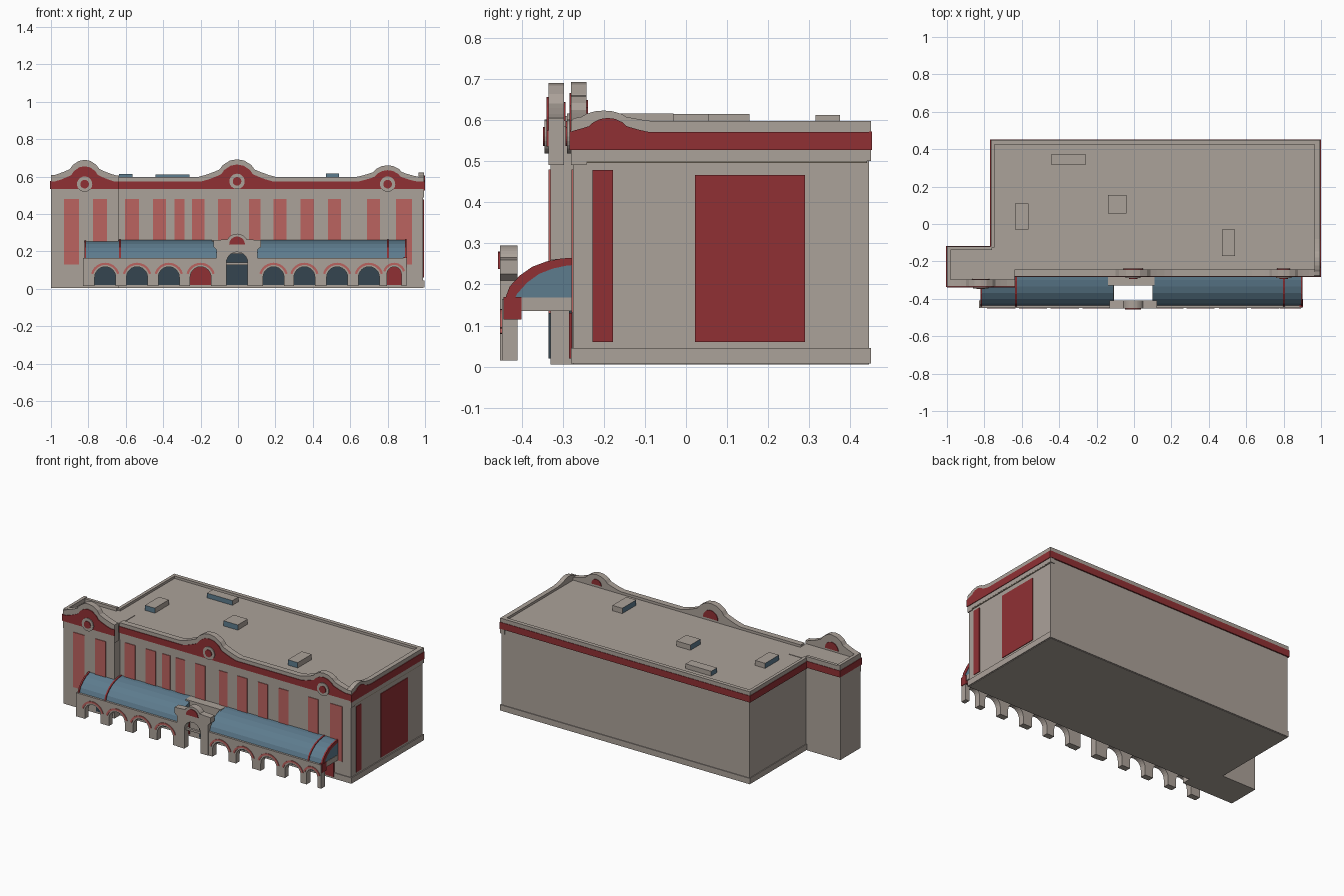
import bpy, bmesh, math


def mat(name, c):
    m = bpy.data.materials.new(name)
    m.diffuse_color = (*c, 1)
    return m


STONE = mat("warm_stone", (0.41, 0.36, 0.32))
RED = mat("deep_red", (0.28, 0.03, 0.034))
SALMON = mat("faded_red", (0.50, 0.125, 0.115))
BLUE = mat("slate_blue", (0.11, 0.20, 0.27))
DARK = mat("dark_blue_glass", (0.035, 0.06, 0.08))
TAN = mat("tan_stone", (0.25, 0.21, 0.155))


def prism(name, pts, axis, a, b, m):
    """Extrude a 2D outline: axis 'y' takes (x,z), axis 'x' takes (y,z)."""
    bm = bmesh.new()
    put = (lambda p, t: (p[0], t, p[1])) if axis == 'y' else (lambda p, t: (t, p[0], p[1]))
    f = bm.faces.new([bm.verts.new(put(p, a)) for p in pts])
    r = bmesh.ops.extrude_face_region(bm, geom=[f])
    d = (0, b - a, 0) if axis == 'y' else (b - a, 0, 0)
    bmesh.ops.translate(bm, vec=d, verts=[v for v in r['geom'] if isinstance(v, bmesh.types.BMVert)])
    bmesh.ops.recalc_face_normals(bm, faces=bm.faces)
    me = bpy.data.meshes.new(name)
    bm.to_mesh(me)
    bm.free()
    me.materials.append(m)
    ob = bpy.data.objects.new(name, me)
    bpy.context.collection.objects.link(ob)
    return ob


def box(name, x0, x1, y0, y1, z0, z1, m):
    return prism(name, [(x0, z0), (x1, z0), (x1, z1), (x0, z1)], 'y', y0, y1, m)


def arc(cx, cz, r, a0, a1, n=12):
    return [(cx + r * math.cos(math.radians(a0 + (a1 - a0) * i / n)),
             cz + r * math.sin(math.radians(a0 + (a1 - a0) * i / n))) for i in range(n + 1)]


HUMP = [(1, 0), (.8, .12), (.6, .28), (.45, .42), (.36, .68), (.18, .93), (0, 1)]


def crest(bumps, x0, x1, base):
    """Upper outline with curved gables given as (centre, half width, height)."""
    pts = [(x0, base)]
    for c, w, h in bumps:
        side = [(-d * w, z * h) for d, z in HUMP]
        side += [(-d, z) for d, z in reversed(side[:-1])]
        pts += [(c + d, base + z) for d, z in side if x0 < c + d < x1]
    return pts + [(x1, base)]


# main block and the projecting left wing
box("main_block", -0.76, 0.99, -0.275, 0.445, 0.005, 0.582, STONE)
box("left_wing", -1.0, -0.64, -0.33, -0.125, 0.005, 0.585, STONE)
box("base_course", -0.765, 0.996, -0.28, 0.45, 0.008, 0.045, STONE)

# low parapets round the roof
box("back_parapet", -0.765, 0.995, 0.425, 0.45, 0.57, 0.597, STONE)
box("left_parapet", -0.765, -0.745, -0.125, 0.45, 0.57, 0.597, STONE)
box("wing_left_parapet", -1.0, -0.98, -0.33, -0.12, 0.57, 0.61, STONE)
box("wing_back_parapet", -1.0, -0.76, -0.14, -0.12, 0.57, 0.605, STONE)
prism("right_parapet", [(0.45, 0.5), (-0.28, 0.5)] + crest([(-0.2, 0.12, 0.026)], -0.28, 0.45, 0.597),
      'x', 0.965, 0.995, STONE)

# front parapets with curved gables, red bands and medallions
gables = [(-0.005, 0.21, 0.095), (0.80, 0.17, 0.063)]
wing_gable = [(-0.82, 0.175, 0.085)]
for nm, bumps, x0, x1, yf, base in (("main", gables, -0.64, 0.995, -0.28, 0.598),
                                    ("wing", wing_gable, -1.0, -0.635, -0.335, 0.605)):
    prism(nm + "_front_parapet", [(x1, 0.49), (x0, 0.49)] + crest(bumps, x0, x1, base),
          'y', yf, yf + 0.038, STONE)
    prism(nm + "_front_band", [(x1, 0.535), (x0, 0.535)] +
          crest([(c, w * 0.9, h * 0.95) for c, w, h in bumps], x0, x1, 0.575),
          'y', yf - 0.004, yf + 0.004, RED)
    for c, w, h in bumps:
        z = 0.575 if abs(c) < 0.1 else 0.56
        prism("medallion_ring", arc(c, z, 0.041, 0, 345, 23), 'y', yf - 0.009, yf, STONE)
        prism("medallion_core", arc(c, z, 0.023, 0, 345, 23), 'y', yf - 0.013, yf - 0.005, RED)
        prism("gable_back_panel", arc(c, 0.597, h * 0.55, 0, 180), 'y', yf + 0.034, yf + 0.042, RED)

# red band on the other sides
box("back_band", -0.768, 0.998, 0.445, 0.453, 0.53, 0.572, RED)
box("left_band", -0.769, -0.761, -0.12, 0.453, 0.53, 0.572, RED)
box("wing_left_band", -1.004, -0.996, -0.338, -0.117, 0.535, 0.577, RED)
box("wing_back_band", -1.004, -0.76, -0.125, -0.117, 0.535, 0.577, RED)
prism("right_band", [(0.453, 0.527), (-0.283, 0.527)] + crest([(-0.19, 0.1, 0.034)], -0.283, 0.453, 0.571),
      'x', 0.991, 0.999, RED)
box("right_ledge", 0.985, 0.994, -0.27, 0.44, 0.495, 0.517, TAN)

# tall panels: right side and front
box("right_narrow_panel", 0.985, 0.994, -0.228, -0.178, 0.06, 0.478, RED)
box("right_wide_panel", 0.985, 0.994, 0.022, 0.29, 0.06, 0.466, RED)
for x0, x1 in ((-.93, -.85), (-.775, -.70), (-.605, -.53), (-.455, -.385), (-.34, -.285), (-.245, -.18),
               (-.107, -.037), (.06, .12), (.19, .26), (.335, .405), (.48, .55), (.69, .76), (.845, .93)):
    yf = -0.33 if x1 < -0.64 else -0.275
    box("front_window", x0, x1, yf - 0.004, yf + 0.004, 0.13 if abs(x0 + .04) > .8 else 0.24, 0.48, SALMON)

# curved canopy shells with end panels and red rims
outer = [(-0.27, 0.262), (-0.30, 0.26), (-0.335, 0.253), (-0.37, 0.24), (-0.40, 0.219),
         (-0.425, 0.192), (-0.437, 0.16)]
inner = [(y * 0.97 + 0.002, z - 0.014) for y, z in outer]
inner[-1] = (-0.42, 0.16)
rim = [(y - 0.004, z + 0.003) for y, z in outer]
for x0, x1 in ((-0.82, -0.11), (0.10, 0.90)):
    ob = prism("canopy_roof", outer + inner[::-1], 'x', x0, x1, BLUE)
    for x in (x0, x1 - 0.01):
        prism("canopy_end", outer + [(-0.27, 0.16)], 'x', x, x + 0.01, BLUE)
        box("canopy_end_beam", x - 0.002, x + 0.012, -0.43, -0.27, 0.135, 0.168, STONE)
for x in (-0.822, -0.635, 0.797, 0.892):
    prism("canopy_rim", rim + inner[::-1], 'x', x, x + 0.01, RED)
box("corner_block", 0.885, 0.904, -0.444, -0.40, 0.115, 0.17, RED)

# front arcade of round arches
R = 0.056
for x0, x1, centres in ((-0.83, -0.11, (-0.71, -0.54, -0.37, -0.20)),
                        (0.10, 0.90, (0.19, 0.355, 0.53, 0.70, 0.835))):
    pts = [(x0, 0.165), (x0, 0.015)]
    for c in centres:
        r = R if c < 0.8 else 0.038
        pts += [(c - r, 0.015)] + arc(c, 0.118 - r, r, 180, 0) + [(c + r, 0.015)]
        prism("arch_trim", arc(c, 0.118 - r, r + 0.022, 165, 15) + arc(c, 0.118 - r, r + 0.01, 15, 165),
              'y', -0.452, -0.444, SALMON)
        yw = -0.33 if c < -0.64 else -0.28
        box("doorway", c - r, c + r, yw - 0.005, yw + 0.003, 0.02, 0.13, RED if c in (-0.20, 0.835) else DARK)
    prism("arcade", pts + [(x1, 0.015), (x1, 0.165)], 'y', -0.448, -0.41, STONE)

# central entrance portal
prism("portal", [(-0.115, 0.015), (-0.062, 0.015)] + arc(-0.005, 0.14, 0.057, 180, 0) +
      [(0.052, 0.015), (0.105, 0.015), (0.105, 0.21), (0.122, 0.225), (0.122, 0.26), (0.065, 0.264)] +
      arc(-0.005, 0.235, 0.06, 30, 150) +
      [(-0.075, 0.264), (-0.132, 0.26), (-0.132, 0.225), (-0.115, 0.21)], 'y', -0.452, -0.41, STONE)
prism("portal_fan", arc(-0.005, 0.238, 0.042, 0, 180), 'y', -0.457, -0.449, RED)
box("portal_transom", -0.065, 0.055, -0.435, -0.42, 0.128, 0.142, STONE)
box("portal_back_lintel", -0.14, 0.11, -0.33, -0.27, 0.20, 0.262, STONE)
box("main_doorway", -0.075, 0.065, -0.285, -0.276, 0.02, 0.19, DARK)

# roof vents with blue sides
for x, y, sx, sy, h in ((-0.35, 0.345, 0.18, 0.06, 0.612), (-0.60, 0.04, 0.07, 0.14, 0.614),
                        (-0.09, 0.105, 0.10, 0.10, 0.615), (0.505, -0.10, 0.07, 0.14, 0.616)):
    v = box("roof_vent", x - sx / 2, x + sx / 2, y - sy / 2, y + sy / 2, 0.575, h, STONE)
    v.data.materials.append(BLUE)
    for p in v.data.polygons:
        if p.normal.y < -0.5 or p.normal.x < -0.5:
            p.material_index = 1
